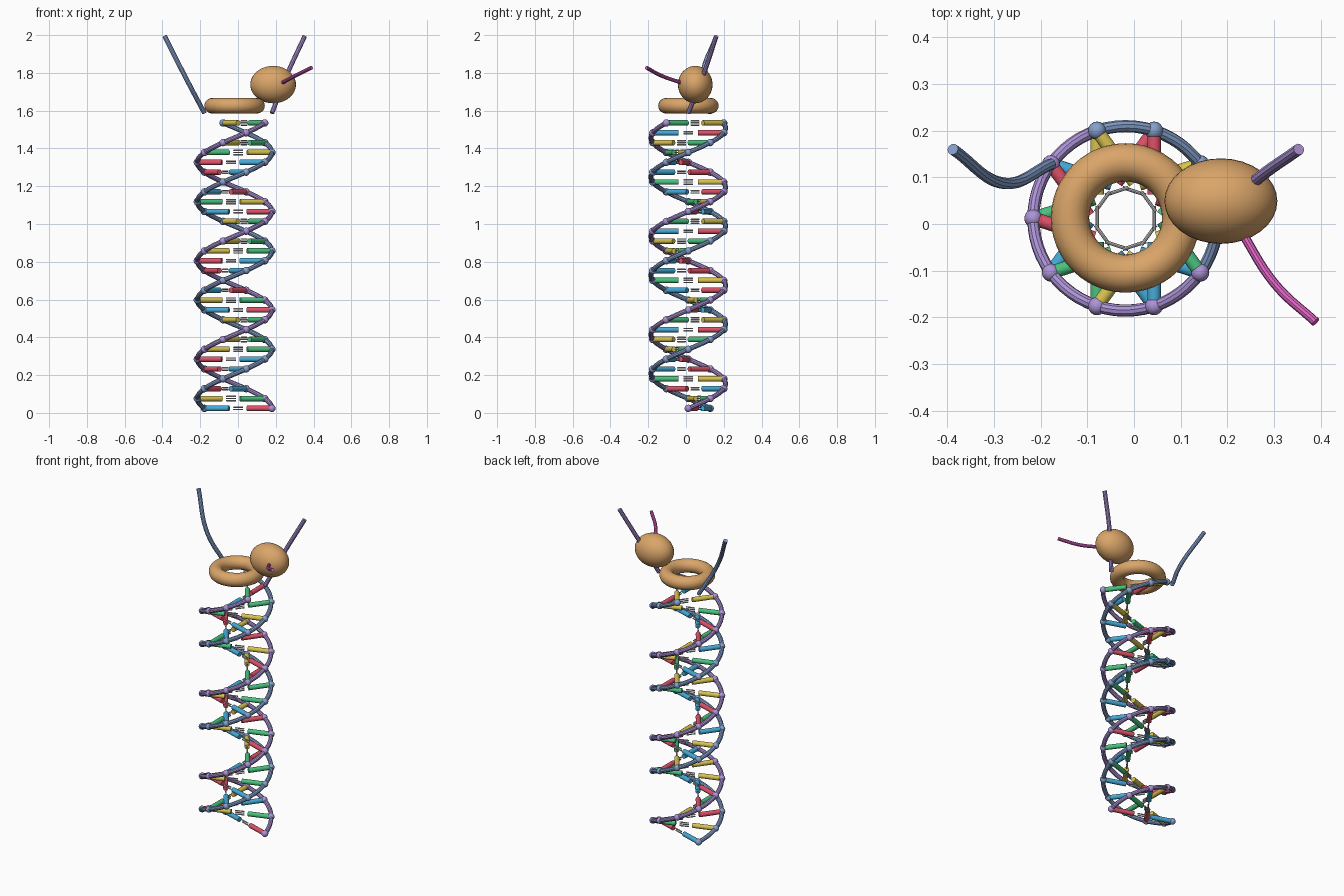
import bpy, math
from mathutils import Vector

if "Cube" in bpy.data.objects:
    bpy.data.objects.remove(bpy.data.objects["Cube"])

def material(name, rgb):
    lin = [((c / 255 + 0.055) / 1.055) ** 2.4 for c in rgb]
    m = bpy.data.materials.new(name)
    m.diffuse_color = (*lin, 1)
    m.use_nodes = True
    m.node_tree.nodes["Principled BSDF"].inputs["Base Color"].default_value = m.diffuse_color
    return m

PURPLE = material("lilac", (172, 147, 214))
SLATE = material("slate_blue", (134, 160, 205))
RED = material("red", (220, 82, 104))
BLUE = material("sky_blue", (70, 170, 215))
GREEN = material("green", (74, 192, 126))
YELLOW = material("yellow", (215, 194, 80))
GREY = material("light_grey", (205, 203, 203))
TAN = material("tan", (218, 165, 105))
PINK = material("pink", (220, 98, 195))

CX, CY, R = -0.018, 0.012, 0.1975       # helix axis and radius
Z0, STEP, COUNT = 0.024, 0.0521, 30     # rung heights
TURN, OFFSET = math.radians(36), math.radians(144)

def helix(i, phase):
    a = i * TURN + phase
    return Vector((CX + R * math.cos(a), CY + R * math.sin(a), Z0 + STEP * i))

def finish(name, mat):
    ob = bpy.context.object
    ob.name = name
    ob.data.materials.clear()
    ob.data.materials.append(mat)
    bpy.ops.object.shade_smooth_by_angle()
    return ob

def ball(name, loc, scale, mat, seg=16, rings=10):
    bpy.ops.mesh.primitive_uv_sphere_add(segments=seg, ring_count=rings, radius=1, location=loc)
    bpy.context.object.scale = scale
    return finish(name, mat)

def rod(name, a, b, r, mat, sides=16):
    d = b - a
    bpy.ops.mesh.primitive_cylinder_add(vertices=sides, radius=r, depth=d.length, location=(a + b) / 2)
    bpy.context.object.rotation_euler = d.to_track_quat('Z', 'Y').to_euler()
    return finish(name, mat)

def tube(name, points, r, mat, smooth_path=False):
    cu = bpy.data.curves.new(name, 'CURVE')
    cu.dimensions = '3D'
    cu.bevel_depth, cu.bevel_resolution = r, 3
    cu.use_fill_caps = True
    if smooth_path:
        sp = cu.splines.new('BEZIER')
        sp.bezier_points.add(len(points) - 1)
        for p, co in zip(sp.bezier_points, points):
            p.co = co
            p.handle_left_type = p.handle_right_type = 'AUTO'
    else:
        sp = cu.splines.new('POLY')
        sp.points.add(len(points) - 1)
        for p, co in zip(sp.points, points):
            p.co = (*co, 1)
    ob = bpy.data.objects.new(name, cu)
    bpy.context.collection.objects.link(ob)
    bpy.ops.object.select_all(action='DESELECT')
    ob.select_set(True)
    bpy.context.view_layer.objects.active = ob
    bpy.ops.object.convert(target='MESH')
    return finish(name, mat)

# Two backbone strands with a node at each rung
for label, phase, mat in (("lilac", 0, PURPLE), ("blue", OFFSET, SLATE)):
    n = (COUNT - 1) * 6
    tube(label + "_strand", [helix(k / 6, phase) for k in range(n + 1)], 0.013, mat)
    for i in range(COUNT):
        ball(label + "_node", helix(i, phase), (0.0195,) * 3, mat)

# Rungs: two half bars and two or three thin link bars between them
COLOURS = {'R': RED, 'B': BLUE, 'G': GREEN, 'Y': YELLOW}
PARTNER = {'R': 'B', 'B': 'R', 'G': 'Y', 'Y': 'G'}
ORDER = "RGBYRRYYBG" "RGRYRRYYBG" "RYRYRRGYBG"
for i, key in enumerate(ORDER):
    a, b = helix(i, 0), helix(i, OFFSET)
    rod("rung_half", a, a.lerp(b, 0.365), 0.0145, COLOURS[key])
    rod("rung_half", b, b.lerp(a, 0.365), 0.0145, COLOURS[PARTNER[key]])
    heights = (-0.006, 0.006) if key in "RB" else (-0.011, 0, 0.011)
    for h in heights:
        up = Vector((0, 0, h))
        rod("link_bar", a.lerp(b, 0.43) + up, a.lerp(b, 0.57) + up, 0.0038, GREY, 8)

# Ring and egg-shaped body on top
bpy.ops.mesh.primitive_torus_add(location=(CX, 0.013, 1.626), major_radius=0.119, minor_radius=0.041,
                                 major_segments=48, minor_segments=20)
finish("top_ring", TAN)
ball("egg_body", (0.186, 0.049, 1.738), (0.121, 0.0915, 0.099), TAN, 32, 20)

# Loose strand ends and the thin offshoot
tube("blue_tail", [helix(30, OFFSET), (-0.277, 0.087, 1.775), (-0.388, 0.16, 1.994)], 0.0125, SLATE, True)
tube("lilac_tail", [helix(30, 0), (0.259, 0.092, 1.79), (0.353, 0.16, 1.994)], 0.0125, PURPLE, True)
tube("pink_offshoot", [(0.226, -0.01, 1.743), (0.303, -0.13, 1.785), (0.389, -0.21, 1.828)], 0.01, PINK, True)
